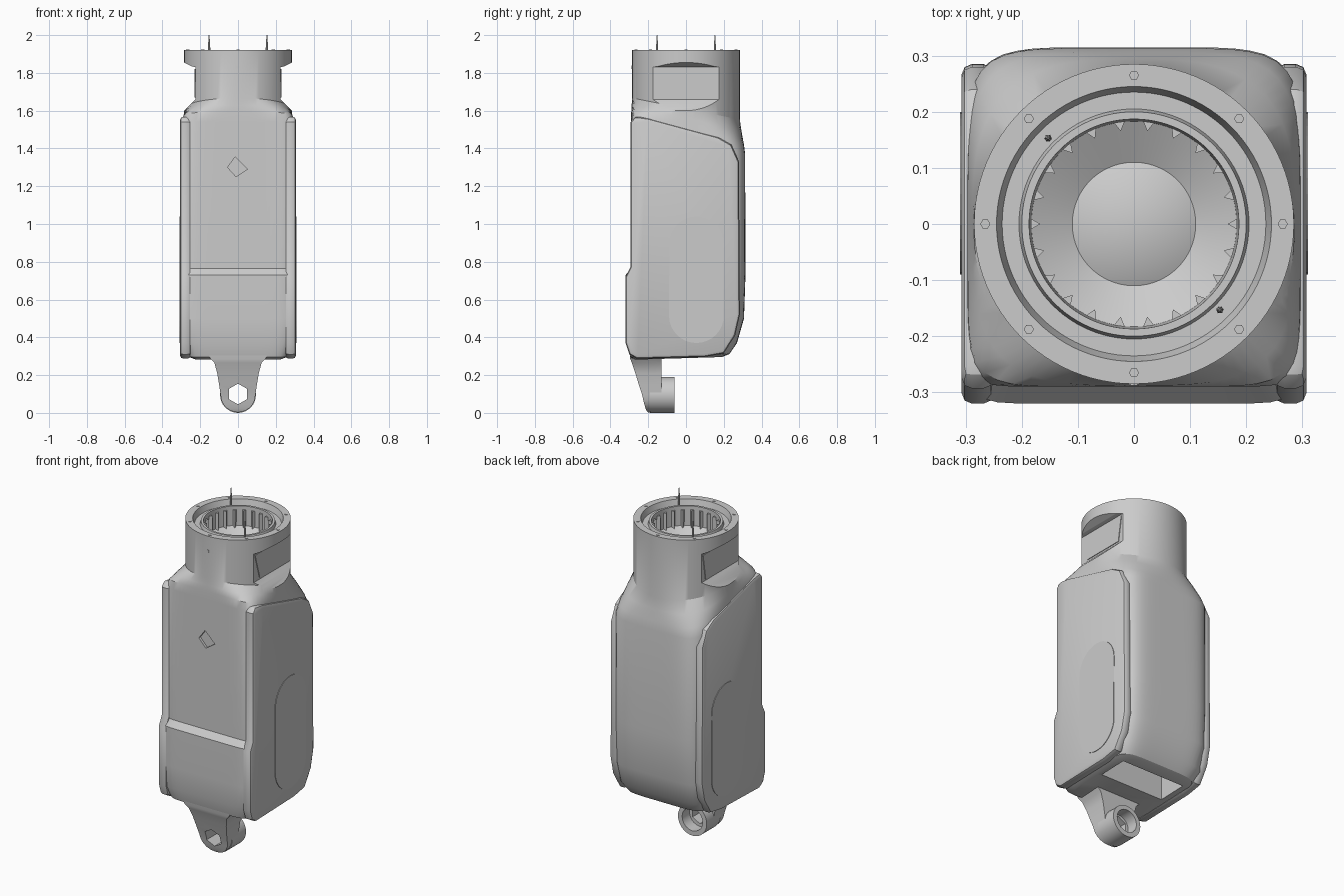
import bpy, bmesh, math
from mathutils import Vector

cube = bpy.data.objects.get("Cube")
if cube:
    bpy.data.objects.remove(cube)

grey = bpy.data.materials.new("plain grey")
grey.use_nodes = True
colour = (0.6, 0.6, 0.6, 1)
grey.diffuse_color = colour
grey.node_tree.nodes["Principled BSDF"].inputs["Base Color"].default_value = colour


def loft(name, rings):
    """Closed skin through a list of equal-length rings of points."""
    bm = bmesh.new()
    rows = [[bm.verts.new(p) for p in ring] for ring in rings]
    n = len(rows[0])
    for low, high in zip(rows, rows[1:]):
        for i in range(n):
            j = (i + 1) % n
            bm.faces.new((low[i], low[j], high[j], high[i]))
    bm.faces.new(rows[0][::-1])
    bm.faces.new(rows[-1])
    bmesh.ops.recalc_face_normals(bm, faces=bm.faces)
    mesh = bpy.data.meshes.new(name)
    bm.to_mesh(mesh)
    bm.free()
    mesh.materials.append(grey)
    obj = bpy.data.objects.new(name, mesh)
    bpy.context.collection.objects.link(obj)
    return obj


def prism(name, outline, axis, start, end):
    """Extrude a 2D outline along the given axis."""
    def place(p, d):
        v = list(p)
        v.insert("xyz".index(axis), d)
        return Vector(v)
    return loft(name, [[place(p, d) for p in outline] for d in (start, end)])


def circle(r, n, cx=0, cy=0, turn=0):
    return [(cx + r * math.cos(turn + math.tau * i / n),
             cy + r * math.sin(turn + math.tau * i / n)) for i in range(n)]


def box(x, y, z):
    return [(x[0], y[0]), (x[1], y[0]), (x[1], y[1]), (x[0], y[1])], "z", z[0], z[1]


def apply(obj, mod):
    bpy.ops.object.select_all(action="DESELECT")
    bpy.context.view_layer.objects.active = obj
    obj.select_set(True)
    bpy.ops.object.modifier_apply(modifier=mod.name)


def cut(obj, cutter, keep=False):
    mod = obj.modifiers.new("cut", "BOOLEAN")
    mod.operation = "DIFFERENCE"
    mod.solver = "EXACT"
    mod.object = cutter
    cutter.hide_render = True
    apply(obj, mod)
    if not keep:
        bpy.data.objects.remove(cutter)


def smooth(obj, angle=30):
    bpy.ops.object.select_all(action="DESELECT")
    bpy.context.view_layer.objects.active = obj
    obj.select_set(True)
    bpy.ops.object.shade_smooth_by_angle(angle=math.radians(angle))


def section(z, half, front, back, pf, pb, slope=0, n=96):
    """Squared-off ring, with its own front and back curve and a tilt."""
    ring = []
    for i in range(n):
        a = math.tau * i / n
        c, s = math.cos(a), math.sin(a)
        depth, p = (back, pb) if s > 0 else (front, pf)
        r = (abs(c / half) ** p + abs(s / depth) ** p) ** (-1 / p)
        ring.append((r * c, r * s, z - slope * r * s))
    return ring


# Housing: squared body, tilted shoulder, round neck and the socket inside it
rings = [section(*row) for row in (
    (0.29, 0.23, 0.27, 0.19, 10, 6, -0.03),
    (0.305, 0.265, 0.295, 0.23, 10, 6, -0.03),
    (0.37, 0.295, 0.315, 0.27, 12, 6),
    (0.5, 0.3, 0.32, 0.307, 12, 6),
    (0.73, 0.3, 0.32, 0.315, 12, 6),
    (0.765, 0.3, 0.29, 0.315, 12, 6),
    (1.46, 0.3, 0.29, 0.313, 12, 6, 0.28),
    (1.51, 0.296, 0.29, 0.306, 7, 4.5, 0.28),
    (1.56, 0.288, 0.288, 0.294, 3.5, 3, 0.24),
    (1.61, 0.285, 0.285, 0.285, 2, 2, 0.2))]
for z, r in ((1.92, 0.285), (1.92, 0.245), (1.885, 0.235), (1.885, 0.205),
             (1.905, 0.2), (1.905, 0.187), (1.79, 0.183), (1.75, 0.11),
             (1.775, 0.055)):
    rings.append(section(z, r, r, r, 2, 2))
housing = loft("housing", rings)

# Neck slots, underside opening and front notch
for s in (1, -1):
    side = [(0.225, 1.83), (0.245, 1.835), (0.285, 1.855), (0.4, 1.87),
            (0.4, 1.56), (0.285, 1.6), (0.25, 1.635), (0.225, 1.66)]
    cut(housing, prism("slot_cutter", [(s * x, z) for x, z in side], "y", -0.18, 0.18))
cut(housing, prism("opening_cutter", *box((-0.21, 0.21), (-0.02, 0.16), (0.2, 0.48))))
cut(housing, prism("notch_cutter", [(-0.055, 1.3), (-0.01, 1.25), (0.05, 1.29),
                                    (-0.015, 1.355)], "y", -0.4, -0.275))
smooth(housing)

# Side panels, their raised ovals and the plates in the neck slots
panel_shape = [(-0.27, 1.57), (-0.2, 1.56), (0.17, 1.46), (0.24, 1.42), (0.28, 1.33),
               (0.285, 0.52), (0.26, 0.41), (0.2, 0.315), (0.1, 0.297), (-0.26, 0.287),
               (-0.3, 0.31), (-0.32, 0.37), (-0.32, 0.72), (-0.293, 0.775), (-0.293, 1.54)]
oval_shape = [(y, z + (0.895 if z > 0 else 0.515)) for y, z in circle(0.145, 32, 0.055, 0, 0.01)]
for s, label in ((1, "left"), (-1, "right")):
    panel = prism(label + "_side_panel", panel_shape, "x", s * 0.25, s * 0.307)
    bevel = panel.modifiers.new("bevel", "BEVEL")
    bevel.width = 0.018
    bevel.segments = 2
    bevel.limit_method = "ANGLE"
    bevel.angle_limit = math.radians(50)
    apply(panel, bevel)
    smooth(panel)
    prism(label + "_oval", oval_shape, "x", s * 0.303, s * 0.31)
    prism(label + "_slot_plate", [(-0.165, 1.82), (0.165, 1.82), (0.14, 1.67), (-0.12, 1.67)],
          "x", s * 0.222, s * 0.229)

# Hanging lug, curving back to a rounded end
lug_rows = [(0.33, 0.17, -0.3), (0.285, 0.145, -0.295), (0.265, 0.125, -0.287),
            (0.21, 0.11, -0.268), (0.15, 0.1, -0.25), (0.095, 0.092, -0.232)]
for step in range(1, 6):
    a = math.radians(step * 17)
    lug_rows.append((0.095 - 0.092 * math.sin(a), 0.092 * math.cos(a), -0.232 + 0.006 * step))
lug = loft("lug", [[(-w, f, z), (w, f, z), (w, -0.13, z), (-w, -0.13, z)]
                   for z, w, f in lug_rows])
boss = prism("lug_boss", circle(0.095, 32, 0, 0.095), "y", -0.19, -0.06)
hole = prism("hole_cutter", circle(0.055, 6, 0, 0.1, math.pi / 6), "y", -0.5, 0.2)
cut(boss, prism("counterbore_cutter", circle(0.068, 20, 0, 0.097), "y", -0.14, 0))
cut(lug, hole, keep=True)
cut(boss, hole)
smooth(lug)
smooth(boss)

# Teeth around the socket
for i in range(22):
    x, y = circle(0.178, 22)[i]
    prism(f"socket_tooth_{i + 1}", circle(0.011, 3, x, y, math.atan2(y, x) + math.pi), "z", 1.78, 1.885)

# Screw heads on the rim
for i in range(8):
    x, y = circle(0.265, 8)[i]
    prism(f"rim_screw_{i + 1}", circle(0.009, 6, x, y), "z", 1.91, 1.923)

# Front screw and the two contact pins
prism("front_screw", circle(0.009, 8, 0, 1.83), "y", -0.288, -0.28)
for s, label in ((1, "front"), (-1, "back")):
    x, y = s * 0.153, s * -0.153
    loft(label + "_pin", [[(px, py, z) for px, py in circle(r, 6, x, y)]
                          for z, r in ((1.87, 0.007), (1.94, 0.006), (2.0, 0.002))])
